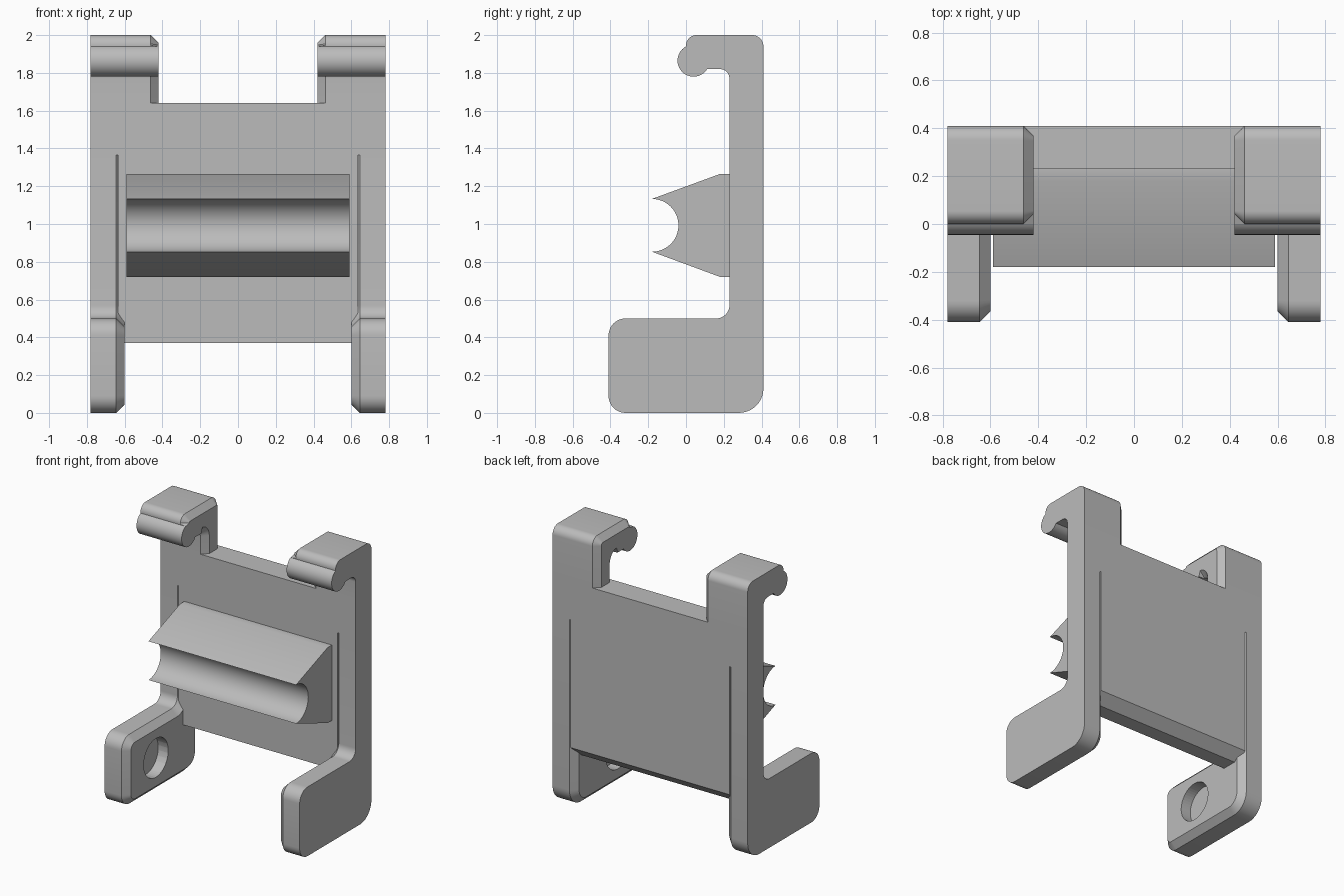
import bpy, bmesh
from math import sin, cos, radians
from mathutils import Vector

if "Cube" in bpy.data.objects:
    bpy.data.objects.remove(bpy.data.objects["Cube"], do_unlink=True)

grey = bpy.data.materials.new("plain grey")
grey.use_nodes = True
grey.diffuse_color = (0.5, 0.5, 0.5, 1)
grey.node_tree.nodes["Principled BSDF"].inputs["Base Color"].default_value = (0.5, 0.5, 0.5, 1)

OUTER, BACK, FRONT = 0.78, 0.41, 0.23   # half width, back plane, panel front plane
SPLIT, PANEL_TOP = 1.365, 1.64          # groove end, panel top


def arc(cy, cz, r, a0, a1, n=24):
    """Points on a circle in the y-z plane, angles in degrees."""
    angles = [radians(a0 + (a1 - a0) * i / n) for i in range(n + 1)]
    return [(cy + r * cos(a), cz + r * sin(a)) for a in angles]


def fillet(prev, corner, nxt, r, n=10):
    """Round a right-angled corner with radius r."""
    c = Vector(corner)
    u = (Vector(prev) - c).normalized()
    v = (Vector(nxt) - c).normalized()
    centre = c + (u + v) * r
    return [tuple(centre - v * r * cos(t) - u * r * sin(t))
            for t in (radians(90 * i / n) for i in range(n + 1))]


def finish(name, bm):
    bmesh.ops.recalc_face_normals(bm, faces=bm.faces)
    mesh = bpy.data.meshes.new(name)
    bm.to_mesh(mesh)
    bm.free()
    mesh.materials.append(grey)
    obj = bpy.data.objects.new(name, mesh)
    bpy.context.collection.objects.link(obj)
    return obj


def smooth(obj):
    bpy.ops.object.select_all(action='DESELECT')
    obj.select_set(True)
    bpy.context.view_layer.objects.active = obj
    bpy.ops.object.shade_smooth_by_angle(angle=radians(30))


def extrude(name, profile, x0, x1, chamfer=0, rule=None):
    """Extrude a y-z profile from x0 to x1, chamfering the x0 rim where rule holds."""
    bm = bmesh.new()
    face = bm.faces.new([bm.verts.new((x0, y, z)) for y, z in profile])
    new = bmesh.ops.extrude_face_region(bm, geom=[face], use_keep_orig=True)["geom"]
    moved = [v for v in new if isinstance(v, bmesh.types.BMVert)]
    bmesh.ops.translate(bm, verts=moved, vec=(x1 - x0, 0, 0))
    if chamfer:
        rim = [e for e in bm.edges
               if all(abs(v.co.x - x0) < 1e-5 for v in e.verts)
               and rule(*((e.verts[0].co + e.verts[1].co) / 2).yz)]
        bmesh.ops.bevel(bm, geom=rim, offset=chamfer, offset_type='OFFSET',
                        segments=1, affect='EDGES', clamp_overlap=False)
    return finish(name, bm)


def mirror_copy(obj, name):
    bm = bmesh.new()
    bm.from_mesh(obj.data)
    for v in bm.verts:
        v.co.x *= -1
    smooth(finish(name, bm))


# Back panel: grooved lower part with a chamfered bottom, full-width upper band
extrude("panel", [(FRONT, SPLIT), (FRONT, 0.37), (0.34, 0.37), (BACK, 0.44), (BACK, SPLIT)],
        -0.635, 0.635)
extrude("panel_upper_band", [(FRONT, PANEL_TOP), (FRONT, SPLIT), (BACK, SPLIT), (BACK, PANEL_TOP)],
        -OUTER, OUTER)

# Clip bar with a round channel along its front
clip = [(FRONT, 1.265), (0.18, 1.265)] + arc(-0.18, 0.993, 0.14, 90, -90) \
    + [(0.18, 0.72), (FRONT, 0.72)]
smooth(extrude("clip_bar", clip, -0.59, 0.59))

# Side frames: upright and foot in one rounded L, chamfered on the inside
top_back, heel = (BACK, SPLIT), (BACK, 0)
toe, instep = (-BACK, 0), (-BACK, 0.5)
crook, top_front = (FRONT, 0.5), (FRONT, SPLIT)
side = [top_front, top_back] + fillet(top_back, heel, toe, 0.13) \
    + fillet(heel, toe, instep, 0.09) + fillet(toe, instep, crook, 0.09) \
    + fillet(instep, crook, top_front, 0.07)
frame = extrude("left_side_frame", side, 0.6, OUTER, 0.045, lambda y, z: z < SPLIT - 0.001)

# Blind round hole in the inner face of the foot
cutter = extrude("hole_cutter", arc(-0.08, 0.25, 0.14, 0, 352.5, 47), 0.5, 0.68)
cutter.hide_render = True
cut = frame.modifiers.new("hole", 'BOOLEAN')
cut.operation, cut.object, cut.solver = 'DIFFERENCE', cutter, 'EXACT'
smooth(frame)
bpy.ops.object.modifier_apply(modifier=cut.name)
bpy.data.objects.remove(cutter, do_unlink=True)
mirror_copy(frame, "right_side_frame")

# Hooks: post with a rounded top and a bulb at the tip
base_back, crown = (BACK, PANEL_TOP), (BACK, 2)
brow, tip = (0, 2), (0, 1.94)
inner, base_front = (FRONT, 1.82), (FRONT, PANEL_TOP)
hook_profile = [base_front, base_back] + fillet(base_back, crown, brow, 0.06) \
    + fillet(crown, brow, tip, 0.055) + arc(0.04, 1.865, 0.085, 118, 328) \
    + fillet((0.11, 1.82), inner, base_front, 0.05)
hook = extrude("left_hook", hook_profile, 0.42, OUTER, 0.042,
               lambda y, z: z > PANEL_TOP + 0.001 and (z > 1.945 or y > 0.175))
smooth(hook)
mirror_copy(hook, "right_hook")
